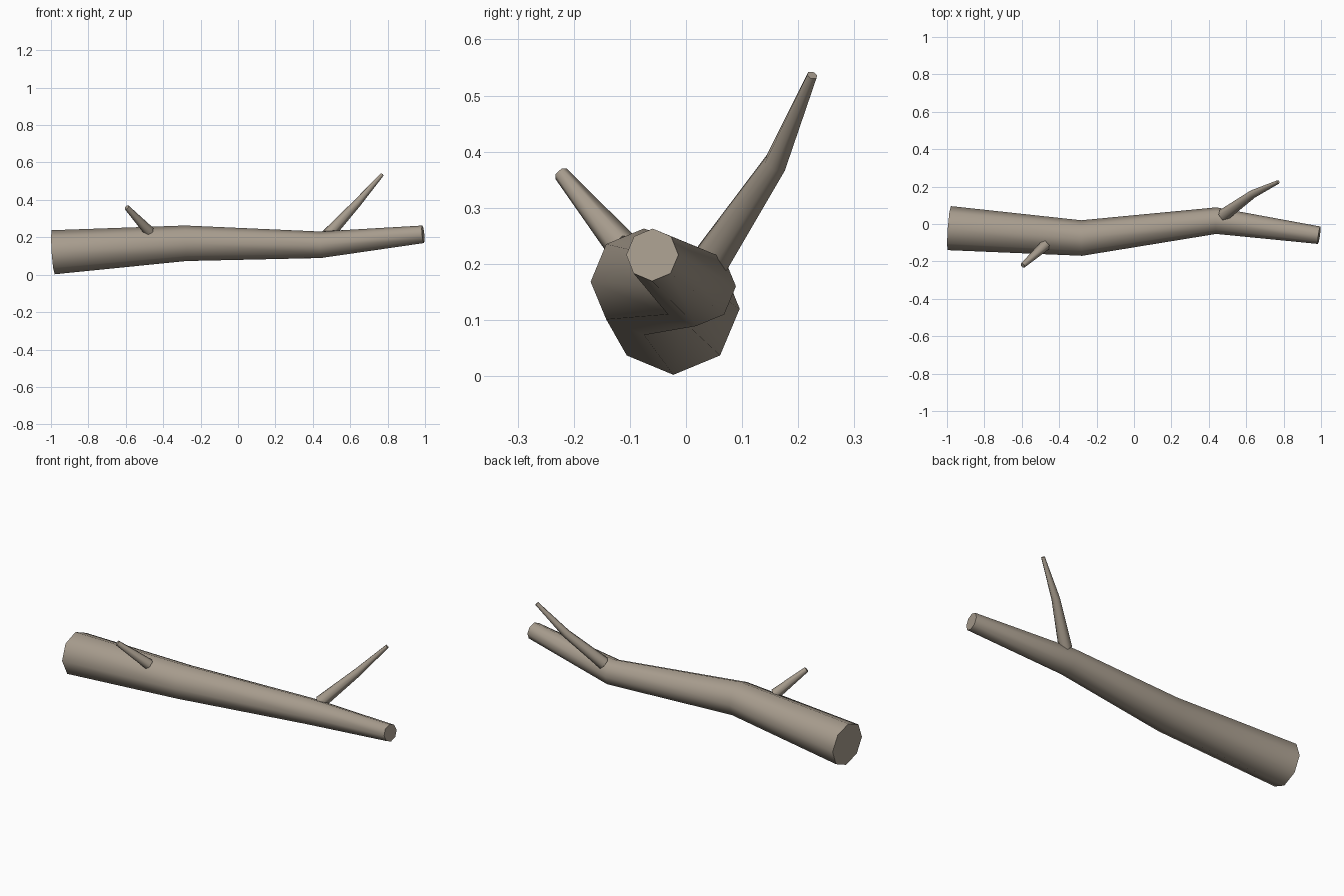
import bpy, bmesh, math
from mathutils import Vector

if "Cube" in bpy.data.objects:
    bpy.data.objects.remove(bpy.data.objects["Cube"])

bark = bpy.data.materials.new("weathered bark")
bark.diffuse_color = (0.39, 0.335, 0.27, 1)
bark.use_nodes = True
bark.node_tree.nodes["Principled BSDF"].inputs["Base Color"].default_value = bark.diffuse_color


def limb(name, path, sides, phase=0.0):
    """Tapered tube through (x, y, z, radius) points, with fan caps."""
    pts = [Vector(p[:3]) for p in path]
    bm = bmesh.new()
    rings = []
    for i, p in enumerate(pts):
        # mitre each ring between its neighbouring segments
        d = Vector()
        if i > 0:
            d += (p - pts[i - 1]).normalized()
        if i < len(pts) - 1:
            d += (pts[i + 1] - p).normalized()
        d.normalize()
        side = Vector((0, 0, 1)).cross(d).normalized()
        up = d.cross(side)
        ring = []
        for k in range(sides):
            a = phase + math.tau * k / sides
            ring.append(bm.verts.new(p + path[i][3] * (math.cos(a) * side + math.sin(a) * up)))
        rings.append(ring)
    for a, b in zip(rings, rings[1:]):
        for k in range(sides):
            n = (k + 1) % sides
            bm.faces.new((a[k], a[n], b[n], b[k]))
    for ring, c in ((rings[0], pts[0]), (rings[-1], pts[-1])):
        hub = bm.verts.new(c)
        for k in range(sides):
            bm.faces.new((ring[k], ring[(k + 1) % sides], hub))
    bmesh.ops.recalc_face_normals(bm, faces=bm.faces)
    mesh = bpy.data.meshes.new(name)
    bm.to_mesh(mesh)
    bm.free()
    mesh.materials.append(bark)
    ob = bpy.data.objects.new(name, mesh)
    bpy.context.collection.objects.link(ob)
    bpy.ops.object.select_all(action='DESELECT')
    bpy.context.view_layer.objects.active = ob
    ob.select_set(True)
    bpy.ops.object.shade_smooth_by_angle(angle=math.radians(62))


# Main bough, bending back and forth
limb("main_bough", [(-0.988, -0.022, 0.12, 0.118), (-0.28, -0.075, 0.168, 0.095),
                    (0.44, 0.018, 0.16, 0.071), (0.99, -0.06, 0.216, 0.047)], 8)
# Short twig at the front
limb("short_twig", [(-0.474, -0.113, 0.23, 0.029), (-0.595, -0.222, 0.36, 0.014)], 6)
# Long bent twig at the back
limb("long_twig", [(0.478, 0.047, 0.21, 0.034), (0.635, 0.16, 0.38, 0.022),
                   (0.771, 0.225, 0.536, 0.01)], 6)
